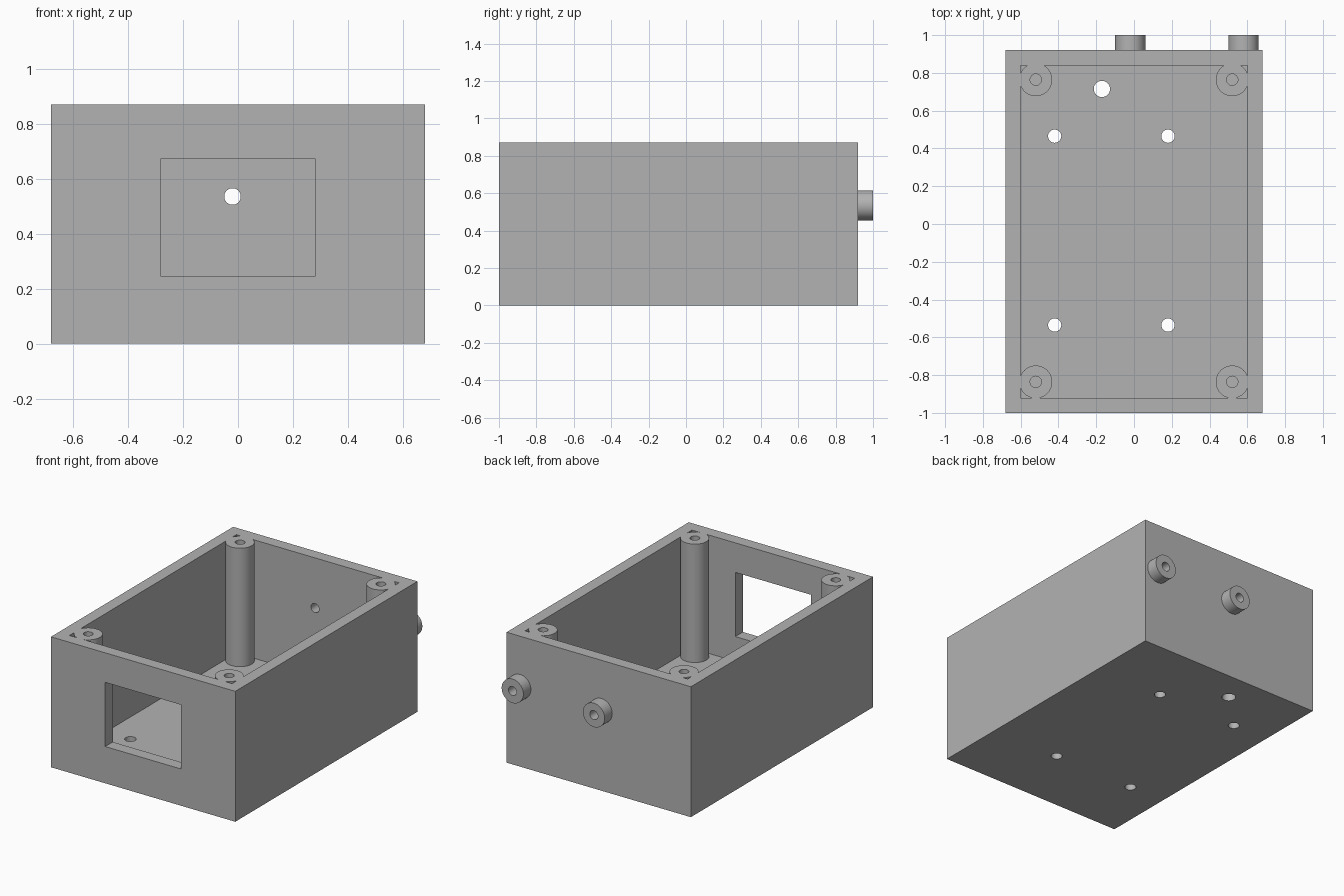
import bpy
from mathutils import Vector
from math import pi

default = bpy.data.objects.get("Cube")
if default:
    bpy.data.objects.remove(default, do_unlink=True)

grey = bpy.data.materials.new("plain grey")
grey.use_nodes = True
COLOUR = (0.45, 0.45, 0.45, 1)
grey.diffuse_color = COLOUR
grey.node_tree.nodes["Principled BSDF"].inputs["Base Color"].default_value = COLOUR


def finish(name):
    ob = bpy.context.object
    ob.name = name
    ob.data.materials.append(grey)
    return ob


def box(name, low, high):
    low, high = Vector(low), Vector(high)
    bpy.ops.mesh.primitive_cube_add(size=1, location=(low + high) / 2)
    bpy.context.object.scale = high - low
    bpy.ops.object.transform_apply(location=False, rotation=False, scale=True)
    return finish(name)


def rod(name, radius, start, end):
    """Cylinder between two points, along y or z."""
    start, end = Vector(start), Vector(end)
    along_y = abs(end.y - start.y) > 0
    bpy.ops.mesh.primitive_cylinder_add(
        vertices=48, radius=radius, depth=(end - start).length,
        location=(start + end) / 2, rotation=(pi / 2 if along_y else 0, 0, 0))
    return finish(name)


def combine(target, tool, operation):
    """Apply a boolean and discard the helper."""
    tool.hide_render = True
    mod = target.modifiers.new("boolean", "BOOLEAN")
    mod.operation, mod.solver, mod.object = operation, "EXACT", tool
    bpy.context.view_layer.objects.active = target
    bpy.ops.object.modifier_apply(modifier=mod.name)
    bpy.data.objects.remove(tool, do_unlink=True)


HALF, FRONT, BACK, TOP = 0.68, -1.0, 0.92, 0.87
WALL = 0.08
POSTS = [(x, y) for x in (-0.52, 0.52) for y in (-0.836, 0.764)]
PORTS, PORT_Z = (-0.02, 0.58), 0.535

# Open-topped case with a front window
case = box("case", (-HALF, FRONT, 0), (HALF, BACK, TOP))
combine(case, box("cavity", (-HALF + WALL, FRONT + WALL, WALL),
                  (HALF - WALL, BACK - WALL, TOP + 0.2)), "DIFFERENCE")
combine(case, box("window", (-0.28, FRONT - 0.1, 0.245),
                  (0.28, FRONT + WALL + 0.05, 0.673)), "DIFFERENCE")

# Round ports on the back wall
for x in PORTS:
    combine(case, rod("port", 0.08, (x, BACK - 0.04, PORT_Z), (x, 1, PORT_Z)), "UNION")
    combine(case, rod("bore", 0.03, (x, BACK - WALL - 0.01, PORT_Z), (x, 1.1, PORT_Z)), "DIFFERENCE")

# Corner screw posts, flush with the rim
for x, y in POSTS:
    combine(case, rod("post", 0.087, (x, y, WALL / 2), (x, y, TOP)), "UNION")
    combine(case, rod("screw_hole", 0.03, (x, y, TOP - 0.3), (x, y, TOP + 0.1)), "DIFFERENCE")

# Mounting holes and a larger cable hole in the floor
floor_holes = [(x, y, 0.035) for x in (-0.42, 0.18) for y in (-0.535, 0.465)]
floor_holes.append((-0.17, 0.715, 0.043))
for x, y, r in floor_holes:
    combine(case, rod("floor_hole", r, (x, y, -0.1), (x, y, WALL + 0.1)), "DIFFERENCE")

bpy.ops.object.select_all(action="DESELECT")
case.select_set(True)
bpy.context.view_layer.objects.active = case
bpy.ops.object.shade_smooth_by_angle(angle=pi / 6)
